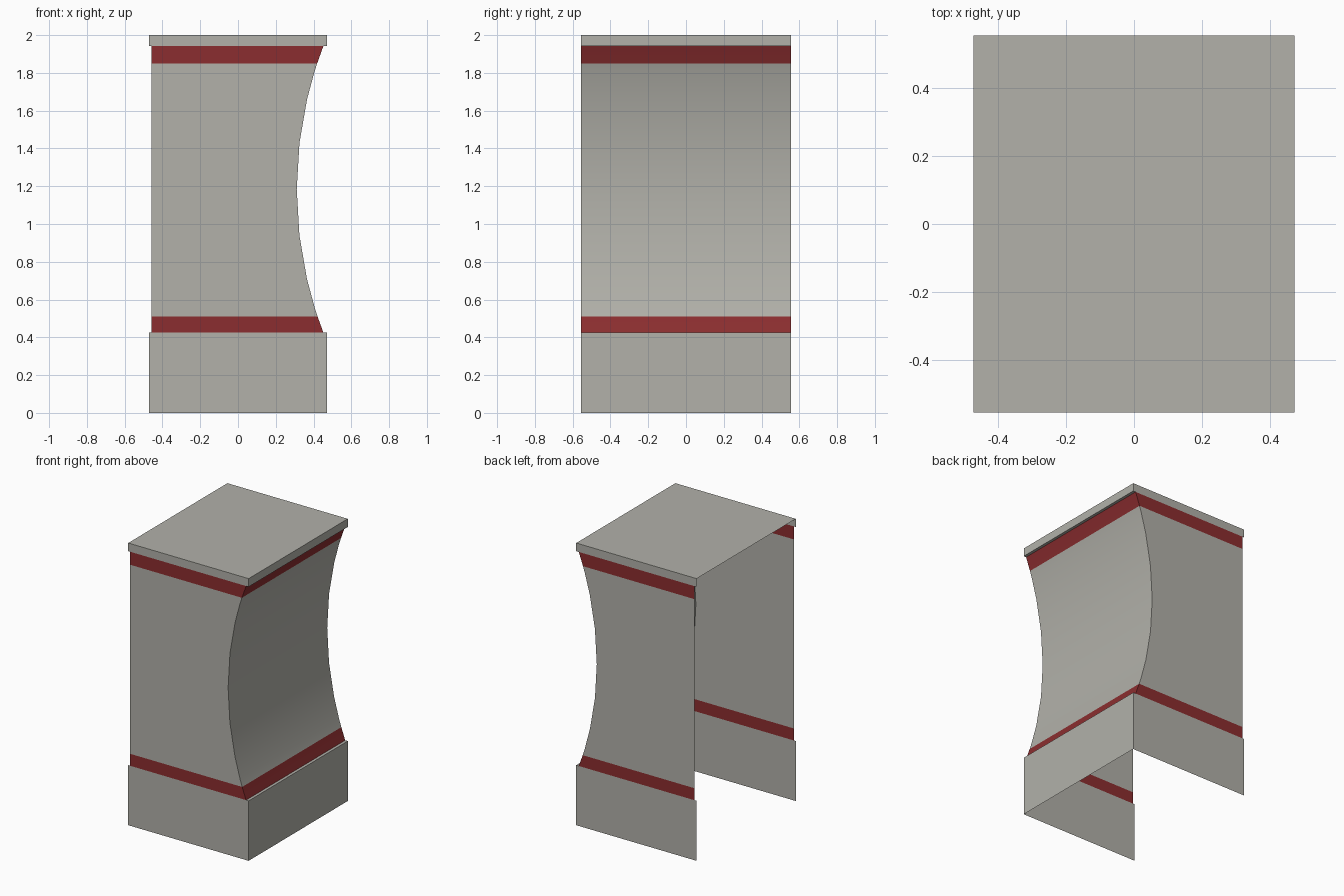
import bpy, bmesh

if "Cube" in bpy.data.objects:
    bpy.data.objects.remove(bpy.data.objects["Cube"])

W, D = 0.472, 0.555          # half width and half depth of plinth and cap
LEFT = -0.457                # open edge of the body
Z0, Z1 = 0.425, 1.942        # body bottom and top
RED_LOW, RED_HIGH = 0.51, 1.85


def material(name, rgb):
    m = bpy.data.materials.new(name)
    m.diffuse_color = (*rgb, 1)
    m.use_nodes = True
    m.node_tree.nodes["Principled BSDF"].inputs["Base Color"].default_value = m.diffuse_color
    return m


grey = material("warm grey", (0.445, 0.44, 0.40))
red = material("dark red", (0.26, 0.027, 0.029))


def build(name, quads):
    """Make an object from quads, each given as four points."""
    bm = bmesh.new()
    for q in quads:
        bm.faces.new([bm.verts.new(p) for p in q])
    bmesh.ops.remove_doubles(bm, verts=bm.verts, dist=1e-5)
    # red bands at the bottom and top of the body
    for f in bm.faces:
        z = f.calc_center_median().z
        body = Z0 + 0.001 < z < Z1 - 0.001
        f.material_index = int(body and (z < RED_LOW or z > RED_HIGH))
    me = bpy.data.meshes.new(name)
    bm.to_mesh(me)
    bm.free()
    me.materials.append(grey)
    me.materials.append(red)
    ob = bpy.data.objects.new(name, me)
    bpy.context.collection.objects.link(ob)
    return ob


def wrap(z0, z1, l0, r0, l1, r1):
    """Front, right and back faces between two heights; left stays open."""
    return [
        [(l0, -D, z0), (r0, -D, z0), (r1, -D, z1), (l1, -D, z1)],
        [(r0, -D, z0), (r0, D, z0), (r1, D, z1), (r1, -D, z1)],
        [(r0, D, z0), (l0, D, z0), (l1, D, z1), (r1, D, z1)],
    ]


# Concave right side of the body, as a circular arc
MID, HALF, SAG = (Z0 + Z1) / 2, (Z1 - Z0) / 2, 0.141
R = (HALF ** 2 + SAG ** 2) / (2 * SAG)


def arc_x(z):
    return 0.311 + R - (R * R - (z - MID) ** 2) ** 0.5


# Plinth with the narrow ledge on its right side
ledge = [(arc_x(Z0), -D, Z0), (W, -D, Z0), (W, D, Z0), (arc_x(Z0), D, Z0)]
build("plinth", wrap(0, Z0, -W, W, -W, W) + [ledge])

# Body walls, split at the red bands
rows = [Z0, RED_LOW, 0.56, 0.71, 0.94, MID, 1.43, 1.66, 1.80, RED_HIGH, Z1]
quads = []
for a, b in zip(rows, rows[1:]):
    quads += wrap(a, b, LEFT, arc_x(a), LEFT, arc_x(b))
body = build("body", quads)
bpy.context.view_layer.objects.active = body
body.select_set(True)
bpy.ops.object.shade_smooth_by_angle(angle=0.5)

# Cap: top face, rim on three sides and the underside of the overhang
top = [(-W, -D, 2), (W, -D, 2), (W, D, 2), (-W, D, 2)]
lip = [(arc_x(Z1), -D, Z1), (arc_x(Z1), D, Z1), (W, D, Z1), (W, -D, Z1)]
build("cap", wrap(Z1, 2, -W, W, -W, W) + [top, lip])
